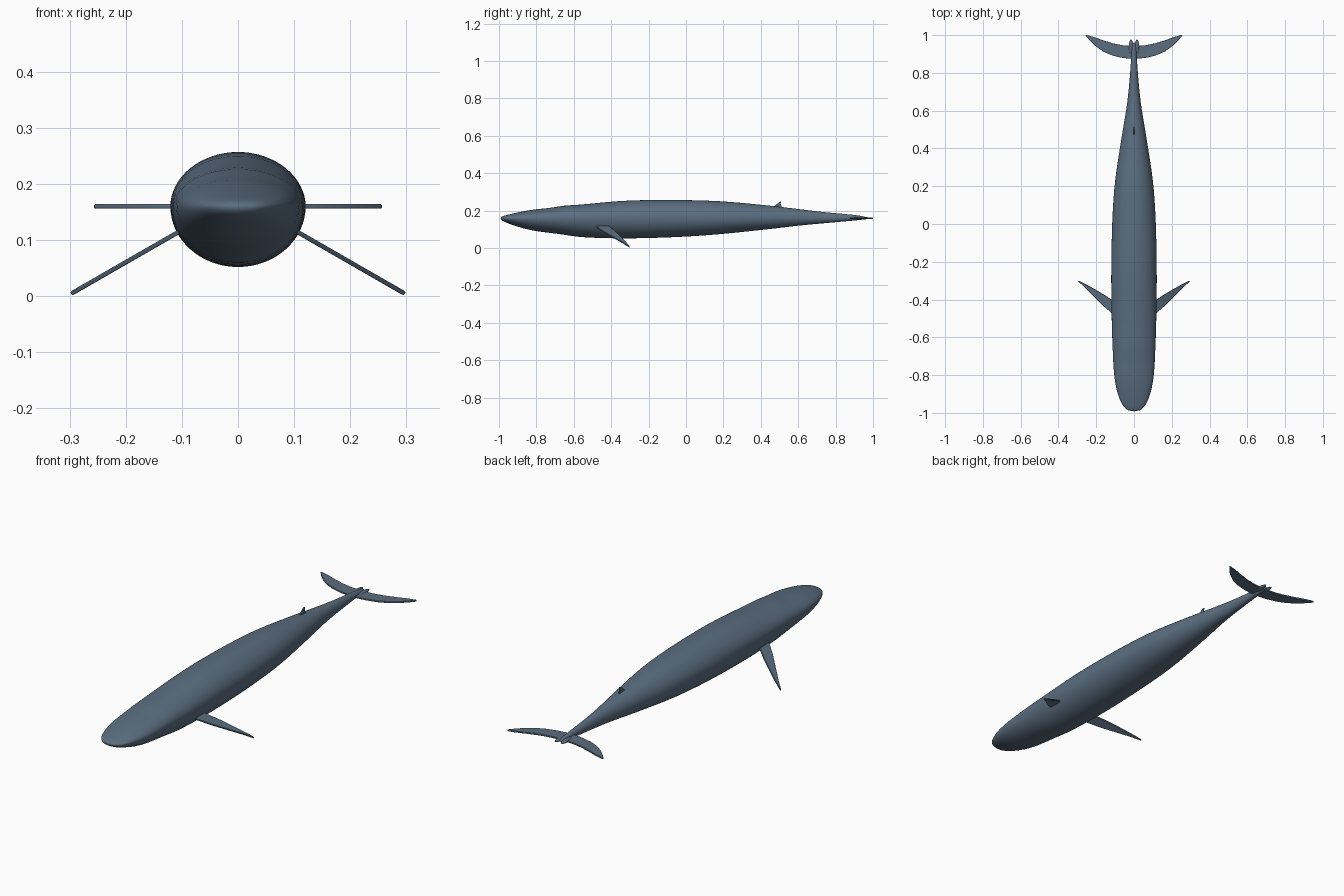
import bpy, bmesh, math
from mathutils import Vector

cube = bpy.data.objects.get("Cube")
if cube:
    bpy.data.objects.remove(cube, do_unlink=True)

skin = bpy.data.materials.new("slate_blue_skin")
skin.use_nodes = True
COLOUR = (0.105, 0.155, 0.215, 1)
skin.diffuse_color = COLOUR
bsdf = skin.node_tree.nodes["Principled BSDF"]
bsdf.inputs["Base Color"].default_value = COLOUR
bsdf.inputs["Roughness"].default_value = 0.7


def finish(name, bm, angle=40):
    bmesh.ops.recalc_face_normals(bm, faces=bm.faces)
    mesh = bpy.data.meshes.new(name)
    bm.to_mesh(mesh)
    bm.free()
    mesh.materials.append(skin)
    obj = bpy.data.objects.new(name, mesh)
    bpy.context.collection.objects.link(obj)
    bpy.ops.object.select_all(action='DESELECT')
    obj.select_set(True)
    bpy.context.view_layer.objects.active = obj
    bpy.ops.object.shade_smooth_by_angle(angle=math.radians(angle))
    return obj


def slab(name, outline, place, normal, thickness):
    """Flat fin: an outline placed in space and thickened about its plane."""
    bm = bmesh.new()
    n = Vector(normal).normalized() * thickness
    face = bm.faces.new([bm.verts.new(Vector(place(p)) - n / 2) for p in outline])
    top = bmesh.ops.extrude_face_region(bm, geom=[face])["geom"]
    bmesh.ops.translate(bm, vec=n, verts=[v for v in top if isinstance(v, bmesh.types.BMVert)])
    obj = finish(name, bm)
    bevel = obj.modifiers.new("soft_edge", 'BEVEL')
    bevel.width = thickness * 0.2
    bevel.segments = 2
    return obj


# Body: rings of (y, half width, top, bottom), widest at the mid line
MID = 0.16
STATIONS = [
    (-0.992, 0.028, 0.166, 0.152), (-0.97, 0.056, 0.174, 0.138),
    (-0.93, 0.077, 0.184, 0.124), (-0.87, 0.096, 0.197, 0.104),
    (-0.8, 0.106, 0.209, 0.089), (-0.73, 0.111, 0.213, 0.081),
    (-0.65, 0.114, 0.229, 0.071), (-0.58, 0.117, 0.230, 0.058),
    (-0.45, 0.120, 0.244, 0.052), (-0.3, 0.122, 0.257, 0.050),
    (-0.1, 0.120, 0.258, 0.055), (0.1, 0.113, 0.256, 0.066),
    (0.25, 0.100, 0.247, 0.080), (0.4, 0.075, 0.232, 0.096),
    (0.5, 0.060, 0.221, 0.107), (0.6, 0.041, 0.209, 0.120),
    (0.7, 0.029, 0.196, 0.129), (0.8, 0.020, 0.186, 0.138),
    (0.9, 0.014, 0.178, 0.147), (0.965, 0.012, 0.168, 0.153),
]
SEGMENTS = 32
bm = bmesh.new()
rings = []
for y, w, top, bottom in STATIONS:
    ring = []
    for i in range(SEGMENTS):
        a = math.tau * i / SEGMENTS
        height = top - MID if math.sin(a) > 0 else MID - bottom
        ring.append(bm.verts.new((w * math.cos(a), y, MID + height * math.sin(a))))
    rings.append(ring)
for a, b in zip(rings, rings[1:]):
    for i in range(SEGMENTS):
        j = (i + 1) % SEGMENTS
        bm.faces.new((a[i], a[j], b[j], b[i]))
bm.faces.new(rings[0])
bm.faces.new(rings[-1])
body = finish("body", bm, 80)
body.modifiers.new("smooth", 'SUBSURF').levels = 1
body.modifiers["smooth"].render_levels = 1

# Flippers: swept back and sloping down from the flanks
FLIPPER = [(0.09, -0.49), (0.115, -0.474), (0.16, -0.435), (0.21, -0.385), (0.26, -0.335),
           (0.298, -0.301), (0.292, -0.301), (0.25, -0.322), (0.2, -0.35), (0.15, -0.38),
           (0.115, -0.405), (0.09, -0.42)]
SLOPE = 0.575
for side, s in (("left", 1), ("right", -1)):
    slab(side + "_flipper", FLIPPER,
         lambda p: (s * p[0], p[1], 0.112 - SLOPE * (p[0] - 0.11)),
         (s * SLOPE, 0, 1), 0.008)

# Tail flukes: one crescent mirrored about the middle
HALF = [(0.03, 0.876), (0.07, 0.881), (0.12, 0.894), (0.165, 0.914), (0.205, 0.943),
        (0.235, 0.972), (0.257, 0.998), (0.25, 1.0), (0.215, 0.991), (0.165, 0.973),
        (0.11, 0.956), (0.06, 0.946), (0.025, 0.944)]
fluke_outline = HALF + [(-x, y) for x, y in reversed(HALF)]
slab("tail_flukes", fluke_outline, lambda p: (p[0], p[1], MID), (0, 0, 1), 0.008)

# Small raised lobes where the flukes meet the tail
for side, s in (("left", 1), ("right", -1)):
    bm = bmesh.new()
    bmesh.ops.create_uvsphere(bm, u_segments=16, v_segments=10, radius=1)
    bmesh.ops.scale(bm, vec=(0.012, 0.042, 0.008), verts=bm.verts)
    bmesh.ops.translate(bm, vec=(s * 0.016, 0.935, MID), verts=bm.verts)
    finish(side + "_fluke_root", bm, 80)

# Dorsal fin: small hooked triangle far back
DORSAL = [(0.465, 0.215), (0.482, 0.232), (0.497, 0.245), (0.508, 0.249),
          (0.506, 0.236), (0.514, 0.215)]
slab("dorsal_fin", DORSAL, lambda p: (0, p[0], p[1]), (1, 0, 0), 0.007)
